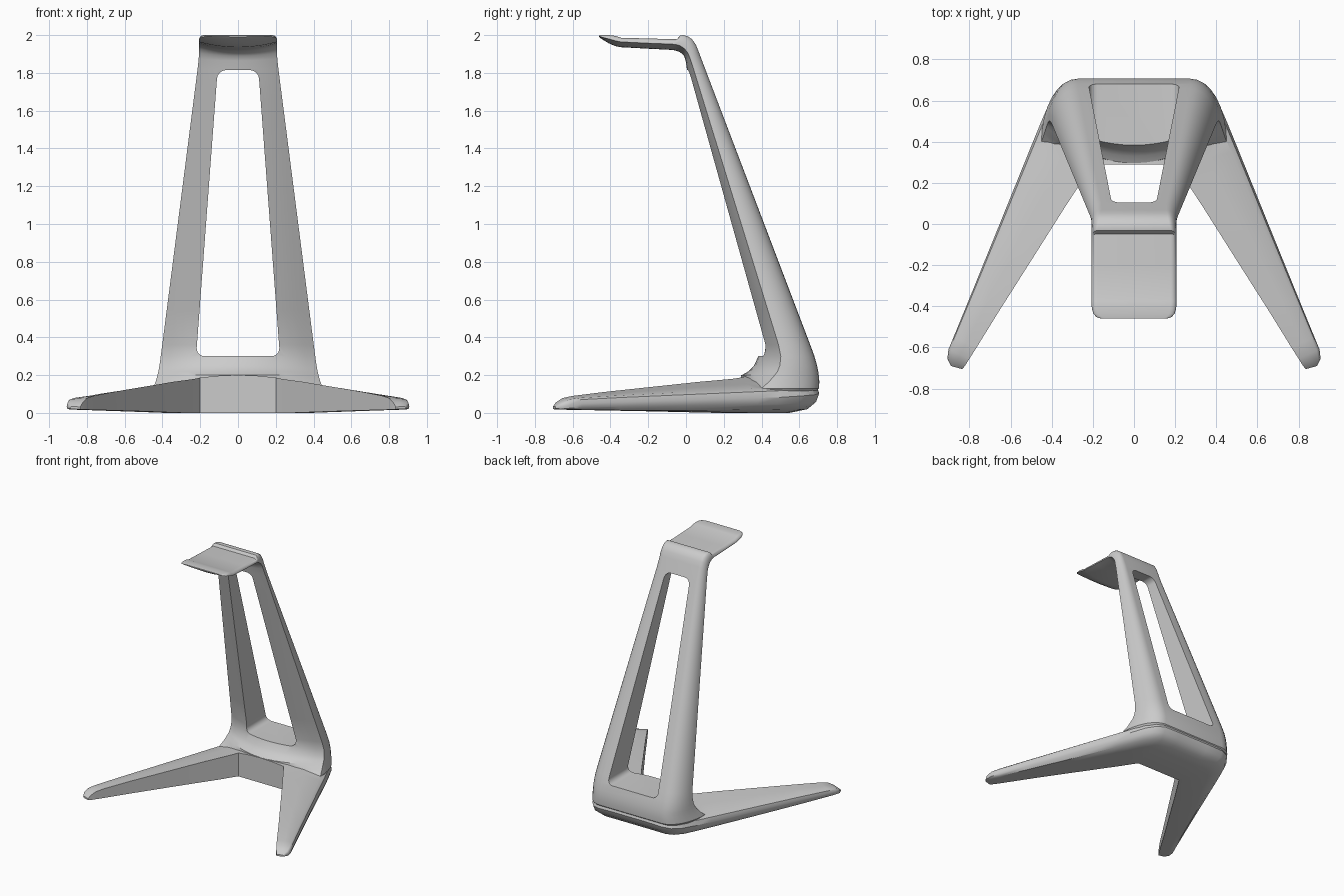
import bpy, bmesh, math
from mathutils import Vector

if "Cube" in bpy.data.objects:
    bpy.data.objects.remove(bpy.data.objects["Cube"])


def make_object(name, bm):
    bmesh.ops.recalc_face_normals(bm, faces=bm.faces)
    mesh = bpy.data.meshes.new(name)
    bm.to_mesh(mesh)
    bm.free()
    obj = bpy.data.objects.new(name, mesh)
    bpy.context.collection.objects.link(obj)
    return obj


def loft(name, rings):
    """Skin a list of closed rings and cap both ends."""
    bm = bmesh.new()
    loops = [[bm.verts.new(p) for p in ring] for ring in rings]
    for a, b in zip(loops, loops[1:]):
        for i in range(len(a)):
            j = (i + 1) % len(a)
            bm.faces.new((a[i], a[j], b[j], b[i]))
    bm.faces.new(loops[0])
    bm.faces.new(loops[-1])
    return make_object(name, bm)


def upright_ring(back, front, edge, hw, flat):
    """Flat back with rounded corners, bulging front; points are (y, z)."""
    back, front, edge = Vector(back), Vector(front), Vector(edge)
    half = []
    for i in range(9):
        a = math.pi / 2 * i / 8
        half.append((hw * (flat + (1 - flat) * math.sin(a)), edge.lerp(back, math.cos(a))))
    for i in range(7, 0, -1):
        t = i / 8
        half.append((hw * t, front.lerp(edge, t * t)))
    ring = [(x, p.x, p.y) for x, p in half]
    ring.append((0, front.x, front.y))
    ring += [(-x, p.x, p.y) for x, p in reversed(half)]
    return ring


# Upright: flared foot, leaning column, bend and headrest pad
sections = []
foot = [  # z, back y, front y, edge y, half width, flat share
    (.08, .66, .33, .42, .42, .62), (.13, .704, .305, .40, .45, .62),
    (.165, .706, .297, .44, .436, .63), (.20, .703, .296, .47, .426, .64),
    (.22, .700, .330, .485, .421, .65), (.25, .694, .360, .497, .416, .66),
    (.30, .680, .383, .502, .409, .67), (.36, .658, .392, .490, .401, .68)]
for z, b, f, e, hw, flat in foot:
    sections.append(((b, z), (f, z), (e, z), hw, flat))
for i in range(1, 9):
    t = i / 8
    z = .36 + 1.46 * t
    sections.append(((.658 - .556 * t, z), (.392 - .387 * t, z), (.49 - .45 * t, z),
                     .401 - .187 * t, .68 + .06 * t))
sections += [
    ((.068, 1.91), (-.002, 1.865), (.022, 1.875), .208, .76),
    ((.052, 1.95), (-.010, 1.890), (.010, 1.905), .207, .78),
    ((.032, 1.978), (-.025, 1.905), (-.008, 1.928), .206, .80),
    ((.008, 1.994), (-.042, 1.914), (-.028, 1.942), .206, .82),
    ((-.015, 2.0), (-.058, 1.919), (-.045, 1.948), .206, .84),
    ((-.032, 1.997), (-.070, 1.921), (-.058, 1.950), .206, .86),
    ((-.048, 1.978), (-.080, 1.922), (-.070, 1.952), .206, .86),
    ((-.20, 1.982), (-.20, 1.928), (-.20, 1.957), .207, .86),
    ((-.345, 1.986), (-.345, 1.936), (-.345, 1.964), .207, .86),
    ((-.375, 1.996), (-.375, 1.942), (-.375, 1.970), .207, .86),
    ((-.41, 2.0), (-.41, 1.957), (-.41, 1.980), .205, .86),
    ((-.435, 2.0), (-.435, 1.972), (-.435, 1.986), .198, .86),
    ((-.452, 2.0), (-.452, 1.983), (-.452, 1.991), .183, .86),
    ((-.460, 1.999), (-.460, 1.991), (-.460, 1.995), .16, .86)]
stand = loft("stand", [upright_ring(*s) for s in sections])


# Base: one V-shaped loft running from tip to tip through the back
def base_ring(side, ix, iy, ox, oy, zi, zo, z0):
    shape = [(1, z0), (1, zi), (.55, zo + (zi - zo) * .55), (.13, zo), (.04, zo * .88),
             (0, max(zo * .62, z0 + .005)), (.04, max(zo * .35, z0 + .003)),
             (.15, max(zo * .12, z0 + .001)), (.38, z0)]
    return [(side * (ox + (ix - ox) * u), oy + (iy - oy) * u, z) for u, z in shape]


stations = [  # inner x y, outer x y, inner top, outer top, bottom
    (0, .29, 0, .705, .20, .17, 0), (.10, .29, .14, .705, .197, .17, 0),
    (.20, .29, .28, .705, .187, .165, 0), (.22, .26, .345, .681, .182, .155, 0),
    (.245, .222, .40, .615, .178, .145, 0), (.28, .167, .45, .50, .173, .133, 0),
    (.34, .075, .495, .39, .165, .128, .002), (.50, -.178, .665, -.03, .138, .108, .008),
    (.66, -.43, .795, -.35, .111, .092, .013), (.765, -.60, .877, -.55, .09, .08, .016),
    (.80, -.655, .902, -.61, .078, .072, .017), (.822, -.69, .907, -.655, .055, .055, .018),
    (.835, -.705, .890, -.69, .032, .034, .02)]
rings = [base_ring(-1, *s) for s in reversed(stations[1:])] + [base_ring(1, *s) for s in stations]
base = loft("base_legs", rings)

# Tapered window through the upright, with rounded corners
bm = bmesh.new()
outline = [(-.222, .30), (.222, .30), (.108, 1.815), (-.108, 1.815)]
face = bm.faces.new([bm.verts.new((x, -.2, z)) for x, z in outline])
new = bmesh.ops.extrude_face_region(bm, geom=[face])["geom"]
bmesh.ops.translate(bm, vec=(0, 1.2, 0), verts=[v for v in new if isinstance(v, bmesh.types.BMVert)])
corners = [e for e in bm.edges if abs(e.verts[0].co.y - e.verts[1].co.y) > 1]
bmesh.ops.bevel(bm, geom=corners, offset=.045, segments=5, profile=.5, affect='EDGES')
window = make_object("window_cutter", bm)
window.hide_render = True

# Join base and upright, then cut the window
bpy.context.view_layer.objects.active = stand
for other, operation in ((base, 'UNION'), (window, 'DIFFERENCE')):
    mod = stand.modifiers.new(operation.lower(), 'BOOLEAN')
    mod.object = other
    mod.operation = operation
    mod.solver = 'EXACT'
    bpy.ops.object.modifier_apply(modifier=mod.name)
    bpy.data.objects.remove(other)

bpy.ops.object.select_all(action='DESELECT')
stand.select_set(True)
bpy.ops.object.shade_smooth_by_angle(angle=math.radians(35))
